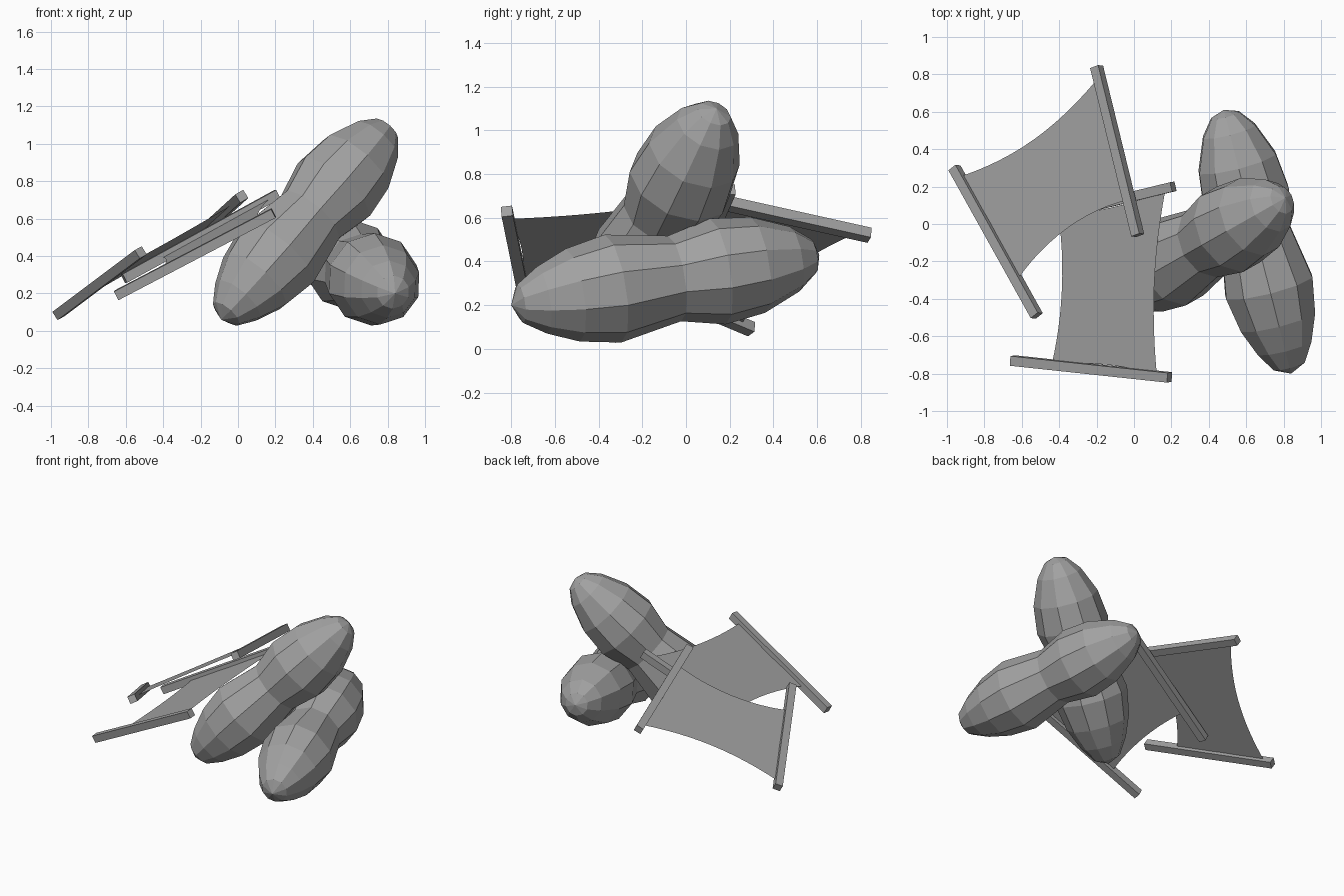
import bpy, bmesh, math
from mathutils import Vector, Matrix

if "Cube" in bpy.data.objects:
    bpy.data.objects.remove(bpy.data.objects["Cube"])

grey = bpy.data.materials.new("plain grey")
grey.use_nodes = True
colour = (0.36, 0.36, 0.36, 1)
grey.diffuse_color = colour
grey.node_tree.nodes["Principled BSDF"].inputs["Base Color"].default_value = colour


def add_object(name, bm):
    bmesh.ops.recalc_face_normals(bm, faces=bm.faces)
    mesh = bpy.data.meshes.new(name)
    bm.to_mesh(mesh)
    bm.free()
    mesh.materials.append(grey)
    obj = bpy.data.objects.new(name, mesh)
    bpy.context.collection.objects.link(obj)
    return obj


# Fraction along the shell and radius there
SHELL = [(0.03, 0.09), (0.1, 0.155), (0.2, 0.215), (0.33, 0.25), (0.53, 0.198),
         (0.67, 0.245), (0.8, 0.222), (0.92, 0.15), (0.98, 0.08)]


def shell(name, start, end, sides=10):
    """Faceted two-lobed shell between two poles."""
    start, end = Vector(start), Vector(end)
    axis = end - start
    turn = axis.to_track_quat('Z', 'Y')
    bm = bmesh.new()
    rings = []
    for t, r in SHELL:
        ring = []
        for i in range(sides):
            a = math.tau * (i + 0.5) / sides
            offset = turn @ Vector((r * math.cos(a), r * math.sin(a), 0))
            ring.append(bm.verts.new(start + axis * t + offset))
        rings.append(ring)
    poles = bm.verts.new(start), bm.verts.new(end)
    for i in range(sides):
        j = (i + 1) % sides
        for low, high in zip(rings, rings[1:]):
            bm.faces.new((low[i], low[j], high[j], high[i]))
        bm.faces.new((poles[0], rings[0][j], rings[0][i]))
        bm.faces.new((poles[1], rings[-1][i], rings[-1][j]))
    return add_object(name, bm)


def bar(name, start, end, normal, size=0.052):
    """Square bar turned to lie in the plane of its cloth."""
    along = end - start
    z = along.normalized()
    x = (normal - z * normal.dot(z)).normalized()
    y = z.cross(x)
    frame = Matrix((x * size, y * size, along)).transposed().to_4x4()
    frame.translation = (start + end) / 2
    bm = bmesh.new()
    bmesh.ops.create_cube(bm, size=1, matrix=frame)
    return add_object(name, bm)


def banner(name, bar_a, bar_b, span_a, span_b, side_pinch, end_pinch, n=12):
    """Two bars with a cloth stretched between them, its edges drawn inward."""
    a0, a1 = map(Vector, bar_a)
    b0, b1 = map(Vector, bar_b)
    normal = (a1 - a0).cross(b0 - a0).normalized()
    bar(name + "_first_bar", a0, a1, normal)
    bar(name + "_second_bar", b0, b1, normal)
    a0, a1 = [a0.lerp(a1, f) for f in span_a]
    b0, b1 = [b0.lerp(b1, f) for f in span_b]
    bm = bmesh.new()
    grid = []
    for i in range(n + 1):
        row = []
        for j in range(n + 1):
            u, v = i / n, j / n
            pu = 0.5 + (u - 0.5) * (1 - side_pinch * 4 * v * (1 - v))
            pv = 0.5 + (v - 0.5) * (1 - end_pinch * 4 * u * (1 - u))
            row.append(bm.verts.new(a0.lerp(a1, pu).lerp(b0.lerp(b1, pu), pv)))
        grid.append(row)
    for i in range(n):
        for j in range(n):
            bm.faces.new((grid[i][j], grid[i + 1][j],
                          grid[i + 1][j + 1], grid[i][j + 1]))
    cloth = add_object(name + "_cloth", bm)
    for face in cloth.data.polygons:
        face.use_smooth = True


# Two shells, one leaning on the other
shell("leaning_shell", (-0.09, -0.37, 0.06), (0.81, 0.14, 1.1))
shell("lying_shell", (0.84, -0.8, 0.2), (0.48, 0.61, 0.43))

# Two cloths on bars
banner("upper_banner",
       ((-0.2, 0.84, 0.52), (0.02, -0.06, 0.72)),
       ((-0.96, 0.3, 0.09), (-0.52, -0.49, 0.42)),
       (0.06, 0.79), (0.06, 0.76), 0.22, 0.06)
banner("lower_banner",
       ((-0.65, -0.73, 0.19), (0.19, -0.82, 0.63)),
       ((-0.61, 0, 0.28), (0.21, 0.2, 0.73)),
       (0.25, 0.92), (0.25, 0.95), 0.13, 0.07)
